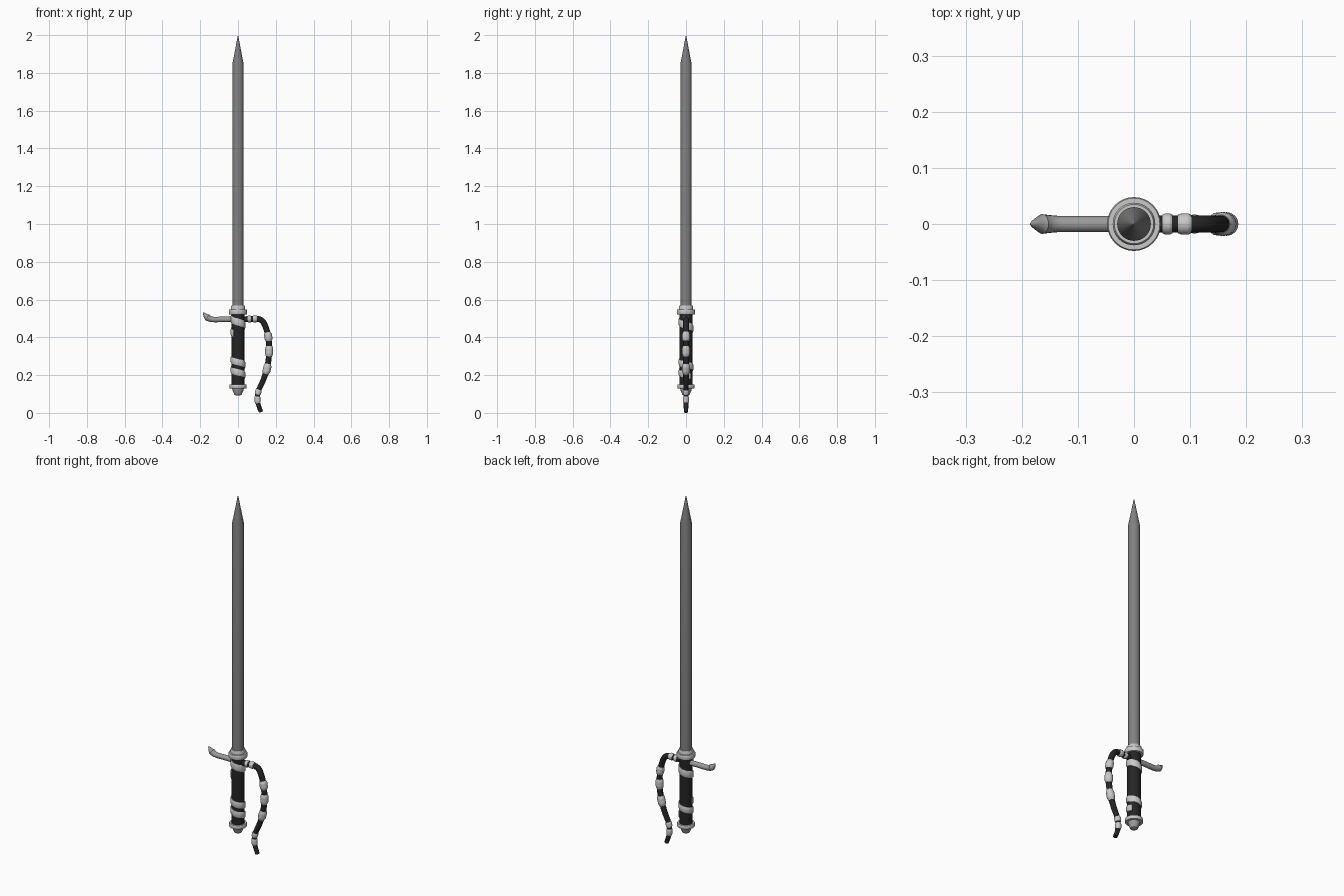
import bpy, math
from mathutils import Vector

if "Cube" in bpy.data.objects:
    bpy.data.objects.remove(bpy.data.objects["Cube"])


def material(name, v):
    m = bpy.data.materials.new(name)
    m.diffuse_color = (v, v, v, 1)
    m.use_nodes = True
    m.node_tree.nodes["Principled BSDF"].inputs["Base Color"].default_value = m.diffuse_color
    return m


BLADE = material("blade grey", 0.22)
STEEL = material("guard grey", 0.33)
LIGHT = material("pale metal", 0.58)
DARK = material("black leather", 0.018)


def build(name, verts, faces, mat, angle=35):
    me = bpy.data.meshes.new(name)
    me.from_pydata([tuple(v) for v in verts], [], faces)
    me.materials.append(mat)
    ob = bpy.data.objects.new(name, me)
    bpy.context.collection.objects.link(ob)
    bpy.ops.object.select_all(action='DESELECT')
    bpy.context.view_layer.objects.active = ob
    ob.select_set(True)
    bpy.ops.object.mode_set(mode='EDIT')
    bpy.ops.mesh.select_all(action='SELECT')
    bpy.ops.mesh.normals_make_consistent(inside=False)
    bpy.ops.object.mode_set(mode='OBJECT')
    bpy.ops.object.shade_smooth_by_angle(angle=math.radians(angle))
    return ob


def loft(name, rings, mat):
    """Skin a list of equal-length rings and cap both ends."""
    n = len(rings[0])
    verts = [v for r in rings for v in r]
    faces = [(i * n + j, i * n + (j + 1) % n, (i + 1) * n + (j + 1) % n, (i + 1) * n + j)
             for i in range(len(rings) - 1) for j in range(n)]
    faces += [tuple(range(n)), tuple((len(rings) - 1) * n + j for j in range(n))]
    return build(name, verts, faces, mat)


def lathe(name, profile, mat, n=32):
    """Turned part from (radius, z) pairs."""
    return loft(name, [[(r * math.cos(math.tau * j / n), r * math.sin(math.tau * j / n), z)
                        for j in range(n)] for r, z in profile], mat)


def spline(pts, u):
    """Catmull-Rom point at parameter u (index along pts)."""
    i = min(int(u), len(pts) - 2)
    t = u - i
    p = [Vector(pts[max(0, min(len(pts) - 1, i + k))]) for k in (-1, 0, 1, 2)]
    return 0.5 * (2 * p[1] + (p[2] - p[0]) * t + (2 * p[0] - 5 * p[1] + 4 * p[2] - p[3]) * t * t
                  + (3 * p[1] - p[0] - 3 * p[2] + p[3]) * t ** 3)


def tube(name, pts, u0, u1, radius, mat, steps, n=16):
    """Round tube along an x-z path; radius(u, s) with s from 0 to 1."""
    rings = []
    for k in range(steps + 1):
        s = k / steps
        u = u0 + (u1 - u0) * s
        c = spline(pts, u)
        a, b = max(0, u - 0.02), min(len(pts) - 1, u + 0.02)
        t = (spline(pts, b) - spline(pts, a)).normalized()
        r = radius(u, s)
        rings.append([(c.x - t.y * r * math.cos(math.tau * j / n), r * math.sin(math.tau * j / n),
                       c.y + t.x * r * math.cos(math.tau * j / n)) for j in range(n)])
    return loft(name, rings, mat)


def wrap(name, z_top, turns, pitch, start, half, mat):
    """Flat strap spiralling down the grip."""
    section = [(0.030, -half), (0.037, -half), (0.0395, -half * 0.6),
               (0.0395, half * 0.6), (0.037, half), (0.030, half)]
    rings = []
    steps = int(turns * 36)
    for k in range(steps + 1):
        t = turns * k / steps
        a = start + math.tau * t
        rings.append([(r * math.cos(a), r * math.sin(a), z_top - pitch * t + h) for r, h in section])
    return loft(name, rings, mat)


# Blade and collars
lathe("blade", [(0.030, 0.55), (0.030, 1.845), (0.0006, 2.0)], BLADE)
lathe("blade_collar", [(0.038, 0.545), (0.038, 0.562), (0.035, 0.568), (0.028, 0.568)], LIGHT)
lathe("guard_collar", [(0.032, 0.521), (0.046, 0.521), (0.048, 0.525), (0.048, 0.544),
                       (0.046, 0.548), (0.032, 0.548)], LIGHT)

# Grip, straps and pommel
lathe("grip", [(0.0345, 0.14), (0.0345, 0.53)], DARK)
wrap("upper_strap", 0.498, 1.15, 0.068, math.pi, 0.019, LIGHT)
wrap("lower_strap", 0.282, 1.6, 0.054, math.pi, 0.017, LIGHT)
lathe("pommel_collar", [(0.032, 0.130), (0.044, 0.130), (0.046, 0.133), (0.046, 0.147),
                        (0.044, 0.150), (0.032, 0.150)], LIGHT)
lathe("pommel", [(0.031, 0.135), (0.030, 0.122), (0.019, 0.096), (0.012, 0.092)], STEEL)

# Left quillon with an upturned pointed end
quillon = [(-0.02, 0.495), (-0.08, 0.495), (-0.135, 0.495), (-0.163, 0.506), (-0.185, 0.532)]
tube("quillon", quillon, 0, 4,
     lambda u, s: 0.0145 if u < 2 else 0.0145 + 0.003 * (u - 2) if u < 3 else 0.0175 * (4.02 - u),
     STEEL, 28)

# Knuckle guard with pale sleeves
guard = [(0.025, 0.495), (0.072, 0.497), (0.115, 0.495), (0.14, 0.47), (0.160, 0.405),
         (0.165, 0.325), (0.155, 0.24), (0.132, 0.17), (0.108, 0.115), (0.104, 0.06),
         (0.122, 0.004)]


def guard_radius(u, s=0):
    return 0.0155 if u < 6 else 0.0155 - 0.001 * (u - 6)


tube("knuckle_guard", guard, 0, 10, guard_radius, DARK, 70)
sleeves = [(0.6, 0.92), (1.15, 1.65), (3.7, 4.32), (4.65, 5.3), (5.75, 6.45),
           (7.85, 8.35), (8.5, 9.15)]
for i, (a, b) in enumerate(sleeves):
    bulge = 0.0045 if 3 < a < 7 else 0.0025
    tube("guard_sleeve_%d" % (i + 1), guard, a, b,
         lambda u, s: guard_radius(u) + 0.001 + bulge * min(1, 4 * min(s, 1 - s)), LIGHT, 12)
